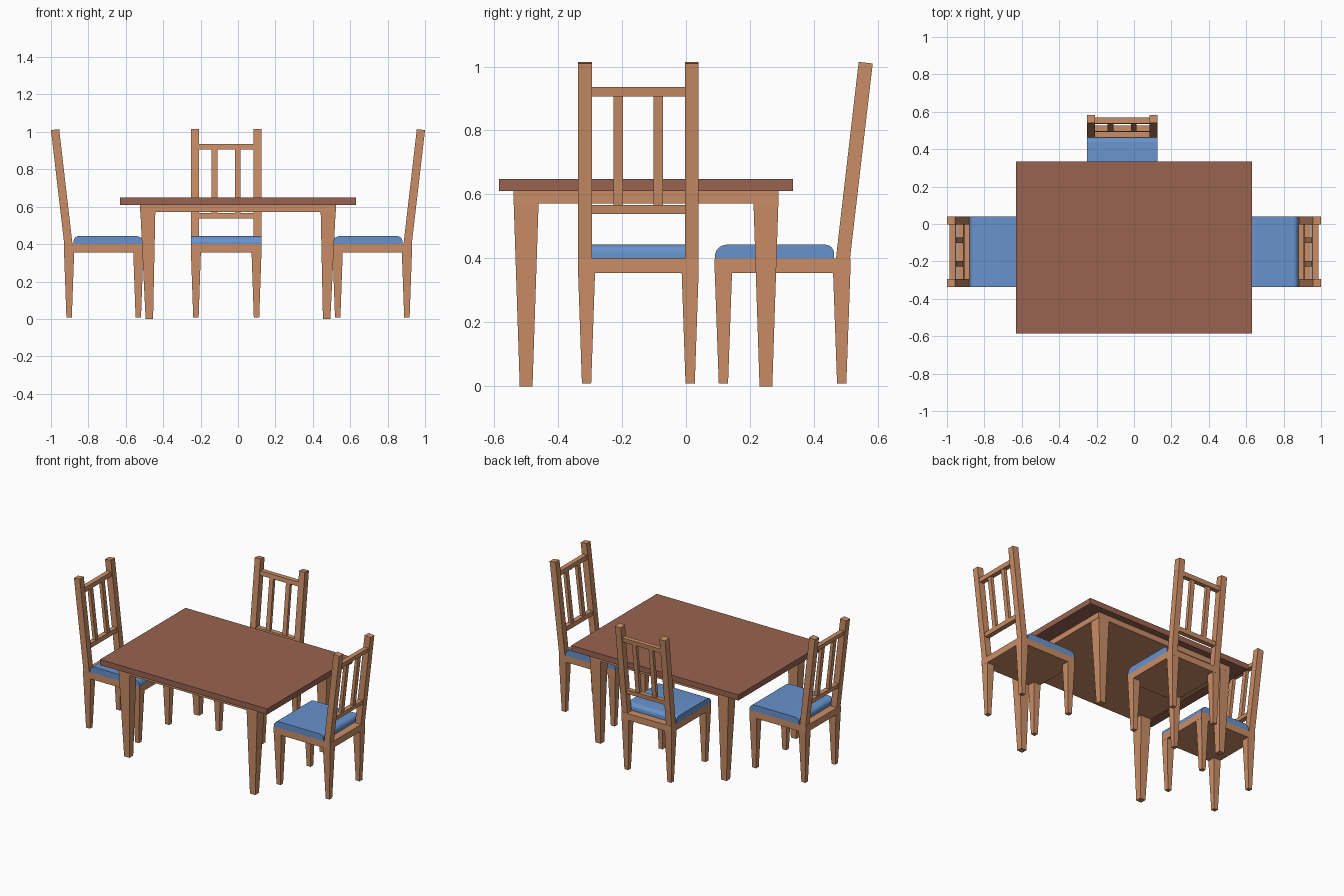
import bpy
import bmesh
from math import sin, cos, pi, radians
from mathutils import Matrix, Vector

cube = bpy.data.objects.get("Cube")
if cube:
    bpy.data.objects.remove(cube)


def material(name, rgb):
    m = bpy.data.materials.new(name)
    m.use_nodes = True
    m.diffuse_color = (*rgb, 1)
    m.node_tree.nodes["Principled BSDF"].inputs["Base Color"].default_value = (*rgb, 1)
    return m


WOOD = material("light wood", (0.59, 0.27, 0.135))
TOP = material("dark wood", (0.32, 0.125, 0.08))
FABRIC = material("blue fabric", (0.138, 0.29, 0.61))


def loft(name, ring_a, ring_b, mat, place=Matrix()):
    """Solid between two matching rings of points."""
    bm = bmesh.new()
    a = [bm.verts.new(place @ Vector(p)) for p in ring_a]
    b = [bm.verts.new(place @ Vector(p)) for p in ring_b]
    bm.faces.new(a)
    bm.faces.new(b)
    for i in range(len(a)):
        j = (i + 1) % len(a)
        bm.faces.new((a[i], a[j], b[j], b[i]))
    bmesh.ops.recalc_face_normals(bm, faces=bm.faces)
    mesh = bpy.data.meshes.new(name)
    bm.to_mesh(mesh)
    bm.free()
    mesh.materials.append(mat)
    obj = bpy.data.objects.new(name, mesh)
    bpy.context.collection.objects.link(obj)
    return obj


def ring(x, y, z, w, d, tilt=0):
    """Rectangle w by d; tilt lowers its back edge and lifts its front."""
    return [(x + sx * w / 2, y + sy * d / 2, z - sy * tilt)
            for sx, sy in ((-1, -1), (1, -1), (1, 1), (-1, 1))]


def block(name, x, y, z0, z1, w, d, mat, place=Matrix()):
    return loft(name, ring(x, y, z0, w, d), ring(x, y, z1, w, d), mat, place)


# Table
TABLE_Y = -0.125
block("table_top", 0, TABLE_Y, 0.61, 0.648, 1.26, 0.92, TOP)
block("table_apron", 0, TABLE_Y, 0.572, 0.61, 1.048, 0.828, WOOD)
for sx, side in ((1, "left"), (-1, "right")):
    for sy, end in ((1, "back"), (-1, "front")):
        y = TABLE_Y + sy * 0.375
        loft(f"table_leg_{end}_{side}", ring(sx * 0.474, y, 0, 0.04, 0.04),
             ring(sx * 0.482, y, 0.575, 0.08, 0.078), WOOD)

# Chair: local back faces +y
W = 0.377
SEAT_LOW, SEAT_TOP, CUSHION_TOP, POST_TOP = 0.355, 0.4, 0.443, 1.012


def back_y(z):
    """Centre line of the leaning chair back."""
    return 0.491 + 0.071 * (z - SEAT_TOP) / (POST_TOP - SEAT_TOP)


def cushion(name, place):
    front, back, r_front, r_back, steps = 0.09, 0.463, 0.038, 0.028, 6
    profile = [(front, SEAT_TOP)]
    for i in range(steps + 1):
        t = i / steps * pi / 2
        profile.append((front + r_front * (1 - cos(t)), CUSHION_TOP - r_front * (1 - sin(t))))
    for i in range(steps + 1):
        t = i / steps * pi / 2
        profile.append((back - r_back * (1 - sin(t)), CUSHION_TOP - r_back * (1 - cos(t))))
    profile.append((back, SEAT_TOP))
    obj = loft(name, [(-W / 2, y, z) for y, z in profile],
               [(W / 2, y, z) for y, z in profile], FABRIC, place)
    bpy.ops.object.select_all(action="DESELECT")
    obj.select_set(True)
    bpy.context.view_layer.objects.active = obj
    bpy.ops.object.shade_smooth_by_angle(angle=radians(35))


def chair(label, place):
    block(f"{label}_seat", 0, 0.302, SEAT_LOW, SEAT_TOP, W, 0.425, WOOD, place)
    cushion(f"{label}_cushion", place)
    for s, side in ((1, "left"), (-1, "right")):
        # Tapered legs
        for y, end in ((0.117, "front"), (0.487, "back")):
            loft(f"{label}_{end}_leg_{side}", ring(s * 0.162, y, 0.008, 0.029, 0.029),
                 ring(s * 0.162, y, SEAT_LOW, 0.053, 0.054), WOOD, place)
        # Leaning posts and slats
        px = s * (W / 2 - 0.0215)
        loft(f"{label}_post_{side}", ring(px, back_y(SEAT_TOP), SEAT_TOP, 0.043, 0.044),
             ring(px, back_y(POST_TOP), POST_TOP, 0.043, 0.044, 0.0025), WOOD, place)
        loft(f"{label}_slat_{side}", ring(s * 0.0625, back_y(0.56), 0.56, 0.03, 0.022),
             ring(s * 0.0625, back_y(0.91), 0.91, 0.03, 0.022), WOOD, place)
    # Cross rails
    for z, rail in ((0.538, "lower"), (0.907, "upper")):
        top = z + 0.029
        loft(f"{label}_{rail}_rail", ring(0, back_y(z), z, W - 0.08, 0.032),
             ring(0, back_y(top), top, W - 0.08, 0.032), WOOD, place)


chair("back_chair", Matrix.Translation((-0.063, 0, 0)))
for s, side in ((1, "left"), (-1, "right")):
    chair(f"{side}_chair", Matrix.Translation((s * 0.416, -0.149, 0))
          @ Matrix.Rotation(-s * pi / 2, 4, "Z"))
